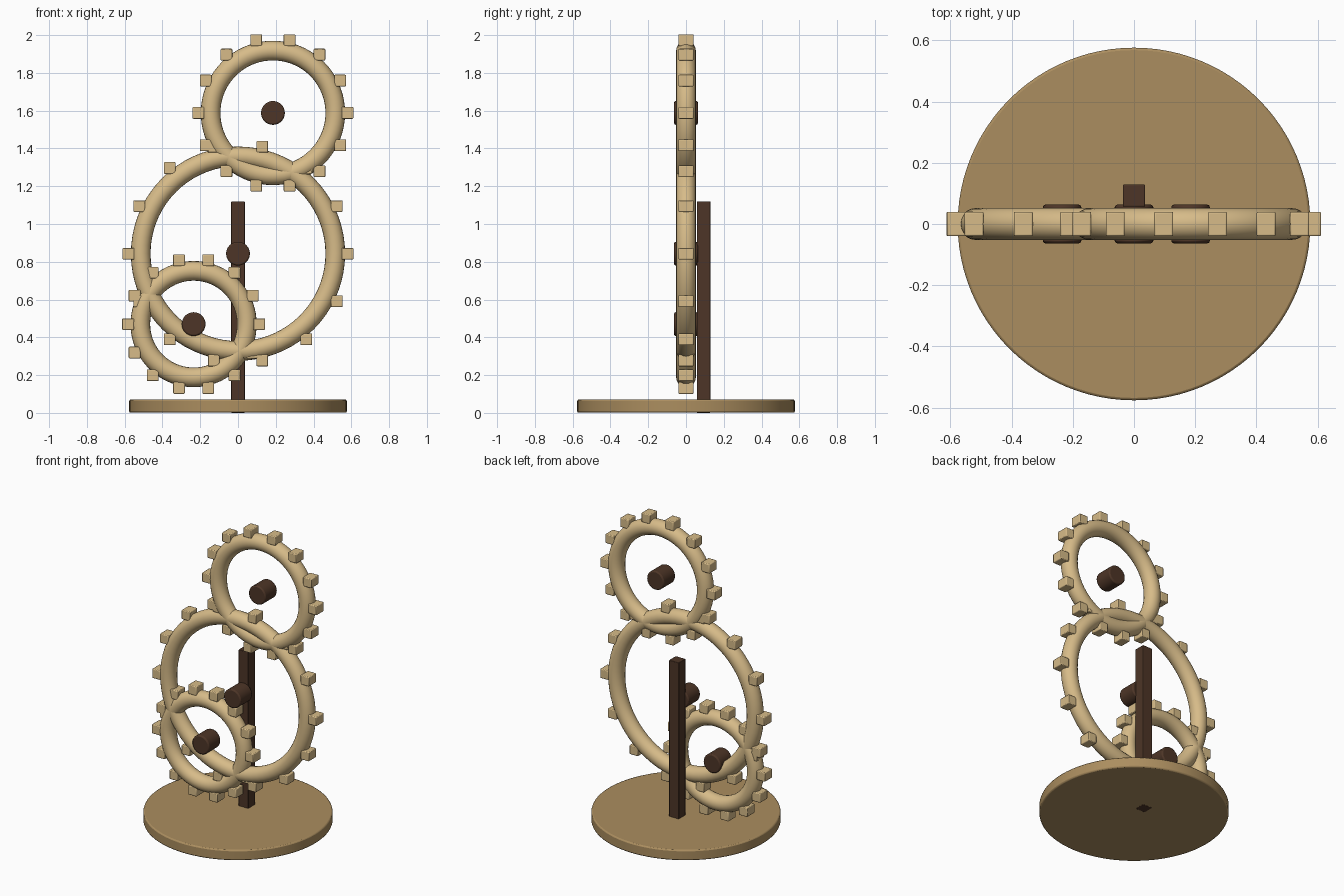
import bpy
import math

if "Cube" in bpy.data.objects:
    bpy.data.objects.remove(bpy.data.objects["Cube"], do_unlink=True)


def make_material(name, rgb):
    mat = bpy.data.materials.new(name)
    mat.use_nodes = True
    color = (*rgb, 1.0)
    mat.diffuse_color = color
    mat.node_tree.nodes["Principled BSDF"].inputs["Base Color"].default_value = color
    return mat


pale_wood = make_material("pale wood", (0.68, 0.50, 0.25))
mid_wood = make_material("mid wood", (0.41, 0.27, 0.115))
dark_wood = make_material("dark wood", (0.075, 0.036, 0.02))


def finish(name, mat, bevel=0.0):
    obj = bpy.context.object
    obj.name = name
    obj.data.materials.append(mat)
    if bevel:
        mod = obj.modifiers.new("soft edges", "BEVEL")
        mod.width = bevel
        mod.segments = 2
    bpy.ops.object.shade_smooth_by_angle(angle=math.radians(35))
    return obj


def box(name, center, size, mat, bevel):
    bpy.ops.mesh.primitive_cube_add(size=1, location=center)
    bpy.context.object.scale = size
    bpy.ops.object.transform_apply(location=False, rotation=False, scale=True)
    return finish(name, mat, bevel)


def cylinder(name, center, radius, depth, mat, bevel, tilt=0.0, sides=48):
    bpy.ops.mesh.primitive_cylinder_add(vertices=sides, radius=radius, depth=depth,
                                        location=center, rotation=(tilt, 0, 0))
    return finish(name, mat, bevel)


TUBE = 0.052
TEETH = 14


def gear(name, x, z, radius):
    # Round rim
    bpy.ops.mesh.primitive_torus_add(location=(x, 0, z), rotation=(math.pi / 2, 0, 0),
                                     major_radius=radius, minor_radius=TUBE,
                                     major_segments=72, minor_segments=20)
    finish(name + "_rim", pale_wood)
    # Upright block teeth around the rim
    reach = radius + 0.065
    for i in range(TEETH):
        a = math.tau * i / TEETH
        box(f"{name}_tooth_{i + 1}", (x + reach * math.cos(a), 0, z + reach * math.sin(a)),
            (0.062, 0.08, 0.062), pale_wood, 0.005)
    # Floating hub
    cylinder(name + "_hub", (x, 0, z), 0.063, 0.126, dark_wood, 0.008, math.pi / 2, 32)


# Base and post
cylinder("base", (0, 0, 0.036), 0.576, 0.07, mid_wood, 0.008, sides=96)
box("post", (0, 0.093, 0.56), (0.072, 0.072, 1.12), dark_wood, 0.003)

# Gears
gear("large_gear", 0.0, 0.843, 0.515)
gear("upper_gear", 0.185, 1.588, 0.33)
gear("lower_gear", -0.235, 0.47, 0.282)
